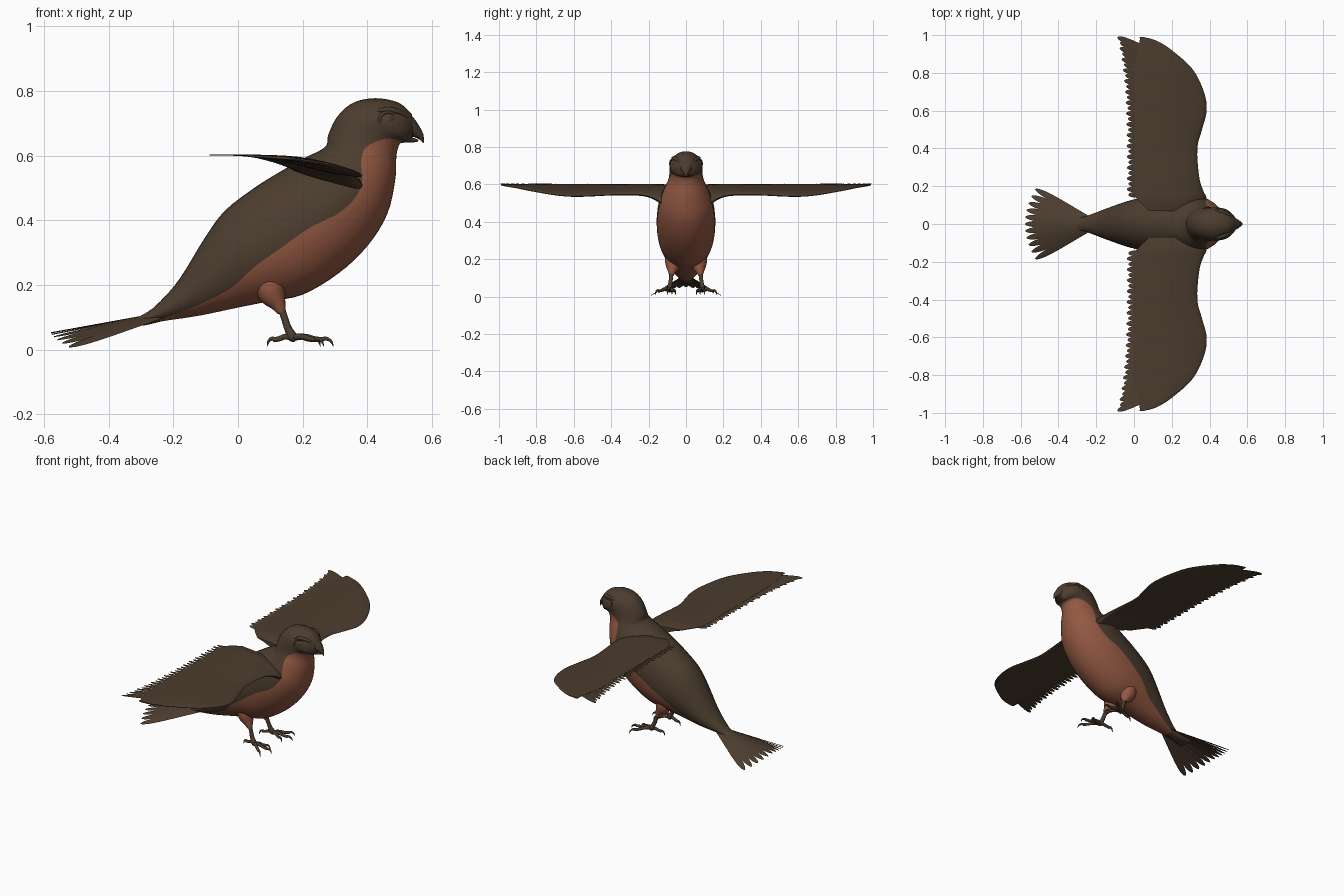
import bpy, bmesh, math
from mathutils import Vector

cube = bpy.data.objects.get("Cube")
if cube:
    bpy.data.objects.remove(cube, do_unlink=True)


def material(name, rgb):
    m = bpy.data.materials.new(name)
    m.use_nodes = True
    m.diffuse_color = (*rgb, 1)
    m.node_tree.nodes["Principled BSDF"].inputs["Base Color"].default_value = (*rgb, 1)
    return m


BROWN = material("dark_brown", (0.072, 0.046, 0.028))
RUST = material("rust_breast", (0.29, 0.098, 0.054))


def spline(pts, n):
    """Catmull-Rom through tuples of any size, n steps per span."""
    out = []
    for i in range(len(pts) - 1):
        a, b, c, d = (pts[max(0, min(len(pts) - 1, i + k))] for k in (-1, 0, 1, 2))
        for s in range(n):
            t = s / n
            out.append(tuple(
                q + 0.5 * t * (r - p + t * (2 * p - 5 * q + 4 * r - w + t * (3 * (q - r) + w - p)))
                for p, q, r, w in zip(a, b, c, d)))
    return out + [tuple(pts[-1])]


def add_rings(bm, rings, rule=None):
    """Skin closed rings of points and cap both ends."""
    vs = [[bm.verts.new(p) for p in ring] for ring in rings]
    n = len(vs[0])
    for i in range(len(vs) - 1):
        for j in range(n):
            k = (j + 1) % n
            f = bm.faces.new((vs[i][j], vs[i][k], vs[i + 1][k], vs[i + 1][j]))
            if rule:
                f.material_index = rule(i, j)
    bm.faces.new(vs[0])
    bm.faces.new(vs[-1])


def finish(bm, name, mats, mirror=False, angle=50):
    bmesh.ops.recalc_face_normals(bm, faces=bm.faces)
    me = bpy.data.meshes.new(name)
    bm.to_mesh(me)
    bm.free()
    ob = bpy.data.objects.new(name, me)
    bpy.context.collection.objects.link(ob)
    for m in mats:
        me.materials.append(m)
    bpy.ops.object.select_all(action='DESELECT')
    ob.select_set(True)
    bpy.context.view_layer.objects.active = ob
    bpy.ops.object.shade_smooth_by_angle(angle=math.radians(angle))
    if mirror:
        mod = ob.modifiers.new("mirror", 'MIRROR')
        mod.use_axis = (False, True, False)
        mod.use_mirror_merge = False
    return ob


def oval(x1, z1, x2, z2, w, split=0.5, n=10):
    """Upright oval between a back point and a belly point; split places the colour edge."""
    edge = math.acos(1 - 2 * min(max(split, 0.02), 0.98))
    half = [edge * k / n for k in range(n)] + [edge + (math.pi - edge) * k / n for k in range(n + 1)]
    angles = half + [-a for a in reversed(half[1:-1])]
    ring = []
    for a in angles:
        t = (1 - math.cos(a)) / 2
        ring.append((x1 + (x2 - x1) * t, w * math.sin(a), z1 + (z2 - z1) * t))
    return ring


def tube(bm, path, steps=4, sides=10):
    pts = spline(path, steps)
    rings = []
    for i, p in enumerate(pts):
        d = (Vector(pts[min(i + 1, len(pts) - 1)][:3]) - Vector(pts[max(i - 1, 0)][:3])).normalized()
        u = d.cross(Vector((0, 1, 0.1))).normalized()
        v = d.cross(u)
        rings.append([Vector(p[:3]) + max(p[3], 0.0008) * (u * math.cos(a) + v * math.sin(a))
                      for a in (math.tau * k / sides for k in range(sides))])
    add_rings(bm, rings)


# Body and head: back x z, belly x z, half width, colour split
body = [
    (-.29, .105, -.28, .08, .03, .9), (-.24, .15, -.22, .09, .05, .82),
    (-.18, .22, -.12, .105, .08, .76), (-.10, .35, 0, .13, .115, .74),
    (-.04, .43, .10, .15, .137, .63), (.05, .50, .20, .17, .151, .56),
    (.13, .55, .31, .235, .157, .54), (.20, .59, .40, .32, .153, .6),
    (.255, .617, .462, .42, .138, .6), (.275, .635, .487, .53, .112, .5),
    (.278, .66, .49, .60, .093, .56), (.30, .71, .50, .635, .088, .78),
    (.335, .75, .515, .64, .088, .94), (.38, .772, .525, .64, .086, .95),
    (.44, .777, .53, .643, .075, .95), (.50, .762, .535, .647, .054, .95),
    (.538, .728, .54, .652, .03, .95)]
STEP = 4
bm = bmesh.new()
add_rings(bm, [oval(*s) for s in spline(body, STEP)],
          lambda i, j: 1 if 10 <= j < 30 and i < 12 * STEP else 0)
finish(bm, "body_and_head", [BROWN, RUST])

# Hooked beak
bm = bmesh.new()
upper = [(.525, .737, .515, .665, .038), (.55, .708, .535, .66, .028), (.567, .68, .553, .654, .016),
         (.574, .662, .564, .648, .008), (.575, .641, .572, .639, .002)]
lower = [(.515, .664, .51, .642, .032), (.545, .654, .54, .641, .018), (.558, .649, .556, .643, .005)]
for part in (upper, lower):
    add_rings(bm, [oval(*s, n=6) for s in spline(part, 4)])
finish(bm, "beak", [BROWN])

# Eyes with lids and brow ridges
bm = bmesh.new()
bmesh.ops.create_uvsphere(bm, u_segments=20, v_segments=12, radius=0.024)
bmesh.ops.translate(bm, verts=bm.verts, vec=(.463, .061, .71))
finish(bm, "eyes", [BROWN], True)
bm = bmesh.new()
tube(bm, [(.463 + .026 * math.cos(a), .073 - .012 * math.cos(a), .71 + .024 * math.sin(a), .005)
          for a in (math.tau * k / 16 for k in range(17))], 2, 8)
tube(bm, [(.42, .072, .735, .003), (.46, .068, .742, .009), (.50, .05, .733, .009), (.53, .03, .71, .004)])
finish(bm, "eyelids_and_brows", [BROWN], True)

# Wing sections: y, leading x, trailing x, leading z, thickness
wing = spline([
    (.07, .36, .08, .49, .04), (.13, .385, .02, .505, .04), (.18, .365, 0, .53, .026),
    (.25, .345, 0, .545, .02), (.40, .335, 0, .545, .016), (.50, .36, 0, .54, .015),
    (.60, .385, 0, .537, .014), (.70, .37, 0, .545, .012), (.82, .31, 0, .565, .009),
    (.92, .20, .02, .585, .006), (.97, .12, .03, .593, .004), (.99, .05, .03, .598, .002)], 4)


def wing_z(x, y):
    s = min(wing, key=lambda q: abs(q[0] - y))
    u = min(max((s[1] - x) / (s[1] + .05), 0), 1)
    return s[3] + (.603 - s[3]) * (1 - (1 - u) ** 2)


bm = bmesh.new()
rings = []
N = 12
for y, le, te, zl, th in wing:
    top, low = [], []
    for k in range(N + 1):
        u = (k / N) ** 1.6
        x = le + (te - le) * u
        t = th * 2.2 * math.sqrt(u) * (1 - u) ** 1.5 + (.0015 if k else 0)
        z = wing_z(x, y)
        top.append((x, y, z + t))
        low.append((x, y, z - t))
    rings.append(top + low[:0:-1])
add_rings(bm, rings)
finish(bm, "wings", [BROWN], True)


def feather(bm, root, tip, width, side, z_at=None):
    """Flat blade with a rounded tip; side is the across direction."""
    root, tip, side = Vector(root), Vector(tip), Vector(side).normalized()
    rings = []
    for k in range(13):
        t = 1 - (1 - k / 12) ** 1.5
        p = root.lerp(tip, t)
        if z_at:
            p.z = z_at(p.x, p.y)
        w = width / 2 * (.5 + .5 * min(t / .6, 1)) * math.sqrt(max(1 - max((t - .75) / .25, 0) ** 2, .004))
        up = Vector((0, 0, .0018))
        rings.append([p - side * w, p + up, p + side * w, p - up])
    add_rings(bm, rings)


# Flight feathers along the trailing edge
bm = bmesh.new()
COUNT = 30
for i in range(COUNT):
    f = i / (COUNT - 1)
    y_tip = .155 + .832 * f
    y_root = y_tip - .07 * f ** 3
    x_tip = -.03 - .05 * f ** 4 - .008 * (i % 2)
    feather(bm, (.17 - .07 * f ** 4, y_root, 0), (x_tip, y_tip, 0), .033, (.05 * f, 1, .12),
            lambda x, y: wing_z(x, y) - .001)
finish(bm, "flight_feathers", [BROWN], True)

# Tail fan: drooping toward the outer feathers
bm = bmesh.new()
HALF = 5
for i in range(-HALF, HALF + 1):
    f = i / HALF
    feather(bm, (-.23, .028 * f, .115 - .012 * f * f),
            (-.578 + .055 * f * f, .185 * f, .052 - .044 * abs(f) ** 1.4),
            .036, (.45 * f, 1, -.5 * f))
finish(bm, "tail_feathers", [BROWN])
bm = bmesh.new()
add_rings(bm, [oval(*s) for s in spline(
    [(-.24, .145, -.22, .092, .045), (-.30, .105, -.29, .075, .034), (-.37, .085, -.37, .068, .045)], 4)])
finish(bm, "tail_base", [BROWN])

# Feathered thighs
bm = bmesh.new()
tube(bm, [(.09, .06, .23, .05), (.105, .068, .175, .044), (.125, .075, .138, .024), (.135, .078, .115, .013)], 5, 16)
finish(bm, "thighs", [RUST], True)

# Shanks, toes and claws
bm = bmesh.new()
tube(bm, [(.13, .077, .14, .012), (.143, .08, .10, .011), (.155, .085, .065, .012), (.17, .088, .038, .015),
          (.178, .089, .028, .008)])
for x, y in ((.295, .10), (.265, .165), (.255, .055), (.09, .075)):
    start = Vector((.17, .088, .038))
    d = Vector((x, y, .038)) - start

    def toe(t, z, r):
        p = start + d * t
        return (p.x, p.y, z, r)
    tube(bm, [toe(0, .038, .011), toe(.3, .04, .009), toe(.55, .033, .008), toe(.75, .031, .008)])
    tube(bm, [toe(.7, .031, .007), toe(.82, .034, .006), toe(.94, .026, .004), toe(1, .01, .001)])
finish(bm, "legs_and_feet", [BROWN], True)
